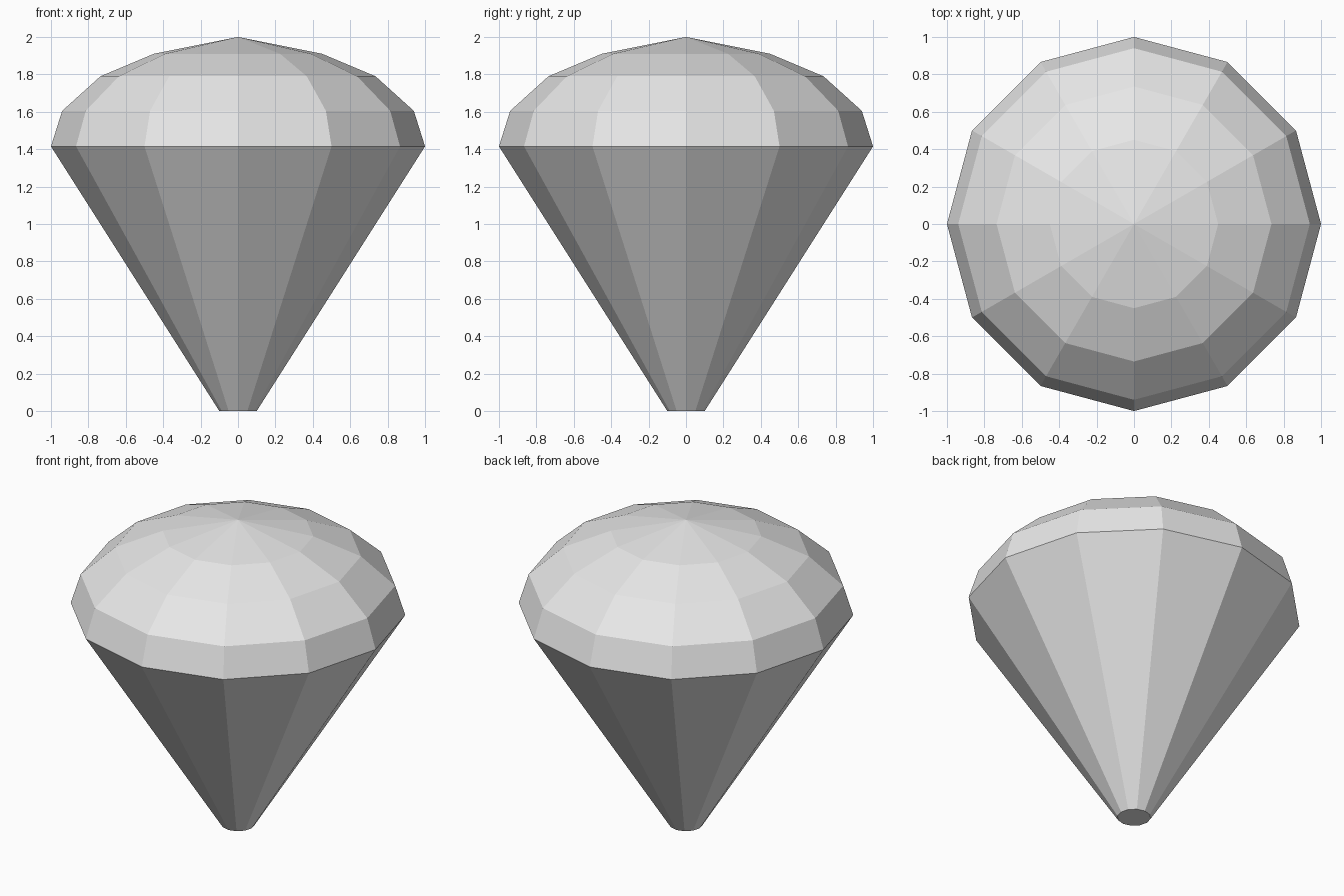
import bpy, bmesh, math

if "Cube" in bpy.data.objects:
    bpy.data.objects.remove(bpy.data.objects["Cube"], do_unlink=True)

SIDES = 12
GREY = (0.8, 0.8, 0.8, 1.0)

mat = bpy.data.materials.new("light_grey")
mat.use_nodes = True
mat.diffuse_color = GREY
mat.node_tree.nodes["Principled BSDF"].inputs["Base Color"].default_value = GREY


def ring(bm, radius, z):
    """One ring of vertices, or a single point where the radius is zero."""
    if radius == 0:
        return [bm.verts.new((0, 0, z))] * SIDES
    angles = [math.tau * i / SIDES for i in range(SIDES)]
    return [bm.verts.new((radius * math.cos(a), radius * math.sin(a), z)) for a in angles]


def faceted(name, profile, cap_bottom=False):
    """Flat-sided shell turned from a (radius, height) profile, bottom to top."""
    bm = bmesh.new()
    rings = [ring(bm, r, z) for r, z in profile]
    for low, high in zip(rings, rings[1:]):
        for i in range(SIDES):
            j = (i + 1) % SIDES
            corners = [low[i], low[j], high[j], high[i]]
            bm.faces.new(list(dict.fromkeys(corners)))
    if cap_bottom:
        bm.faces.new(rings[0][::-1])
    mesh = bpy.data.meshes.new(name)
    bm.to_mesh(mesh)
    bm.free()
    mesh.materials.append(mat)
    obj = bpy.data.objects.new(name, mesh)
    bpy.context.collection.objects.link(obj)
    return obj


# Tapering lower cone with a small flat tip
faceted("gem_pavilion", [(0.1, 0), (1, 1.415)], cap_bottom=True)

# Domed upper part, rising in facet rows to a point
faceted("gem_crown", [(1, 1.415), (0.94, 1.605), (0.735, 1.79), (0.45, 1.91), (0, 2)])
